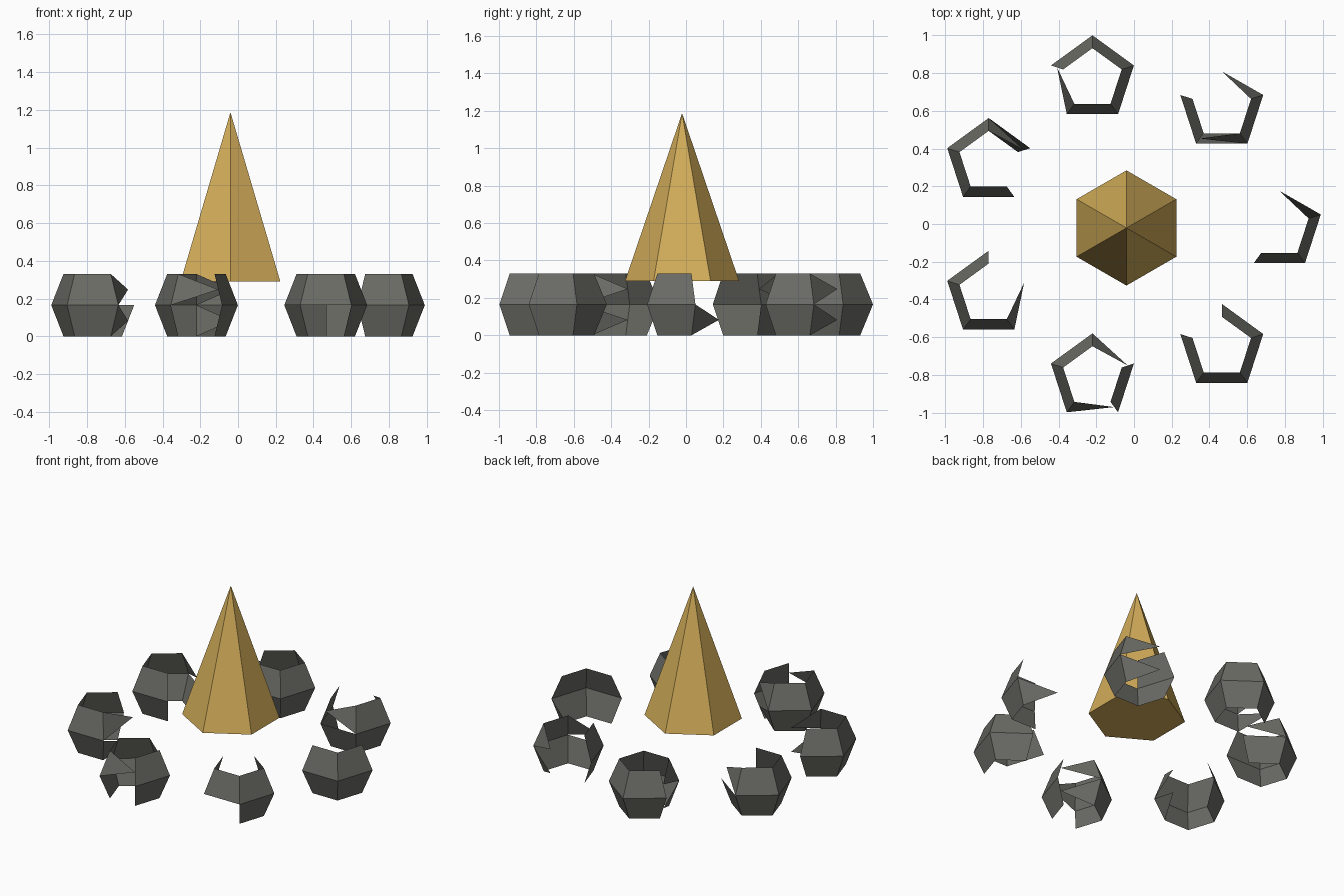
import bpy, bmesh
from math import sin, cos, radians, pi
from mathutils import Vector

if "Cube" in bpy.data.objects:
    bpy.data.objects.remove(bpy.data.objects["Cube"])

CENTRE = (-0.04, -0.021)
R, RIM, H = 0.231, 0.163, 0.165   # stone waist radius, rim radius, half height


def material(name, color):
    m = bpy.data.materials.new(name)
    m.diffuse_color = color
    m.use_nodes = True
    m.node_tree.nodes["Principled BSDF"].inputs["Base Color"].default_value = m.diffuse_color
    return m


def new_object(name, bm, mat):
    mesh = bpy.data.meshes.new(name)
    bm.to_mesh(mesh)
    bm.free()
    mesh.materials.append(mat)
    ob = bpy.data.objects.new(name, mesh)
    bpy.context.collection.objects.link(ob)
    return ob


gold = material("flame_gold", (0.65, 0.42, 0.10, 1))
grey = material("stone_grey", (0.145, 0.145, 0.13, 1))

# Flame: six-sided closed cone
bm = bmesh.new()
bmesh.ops.create_cone(bm, cap_ends=True, segments=6, radius1=0.305, radius2=0, depth=0.897)
flame = new_object("flame", bm, gold)
flame.location = (*CENTRE, 0.29 + 0.897 / 2)
if abs(max(v.co.y for v in flame.data.vertices) - 0.305) > 0.01:
    flame.rotation_euler.z = pi / 6


# Stone: open five-sided shell of two bands.
# F = whole panel, - = missing, < or > = panel tapering to a point from its first / second edge
def stone(name, upper, lower, loc):
    bm = bmesh.new()

    def point(k, r, z):
        a = radians(90 + 72 * k)
        return Vector((r * cos(a), r * sin(a), z))

    for pattern, z in ((upper, H), (lower, -H)):
        for k, kind in enumerate(pattern):
            a, b = point(k, R, 0), point(k + 1, R, 0)
            c, d = point(k + 1, RIM, z), point(k, RIM, z)
            shape = {"F": [a, b, c, d], "<": [a, (b + c) / 2, d],
                     ">": [(a + d) / 2, b, c], "-": []}[kind]
            if shape:
                if z < 0:
                    shape.reverse()
                bm.faces.new([bm.verts.new(p) for p in shape])
    bmesh.ops.remove_doubles(bm, verts=bm.verts, dist=0.0005)
    new_object(name, bm, grey).location = loc


# Ring of seven broken stones, counter-clockwise from +x
stones = [("--FF-", "--FF<"), ("-F>F<", "-FFF<"), ("F>FFF", "F>FFF"), ("FFF->", "FFF-F"),
          ("FFF<-", "FFF<-"), ("FF<F>", "FF-F>"), ("-FFFF", "---FF")]
for i, (up, low) in enumerate(stones):
    a = 2 * pi * i / 7
    stone(f"stone_{i + 1}", up, low,
          (CENTRE[0] + 0.81 * cos(a), CENTRE[1] + 0.81 * sin(a), H))
